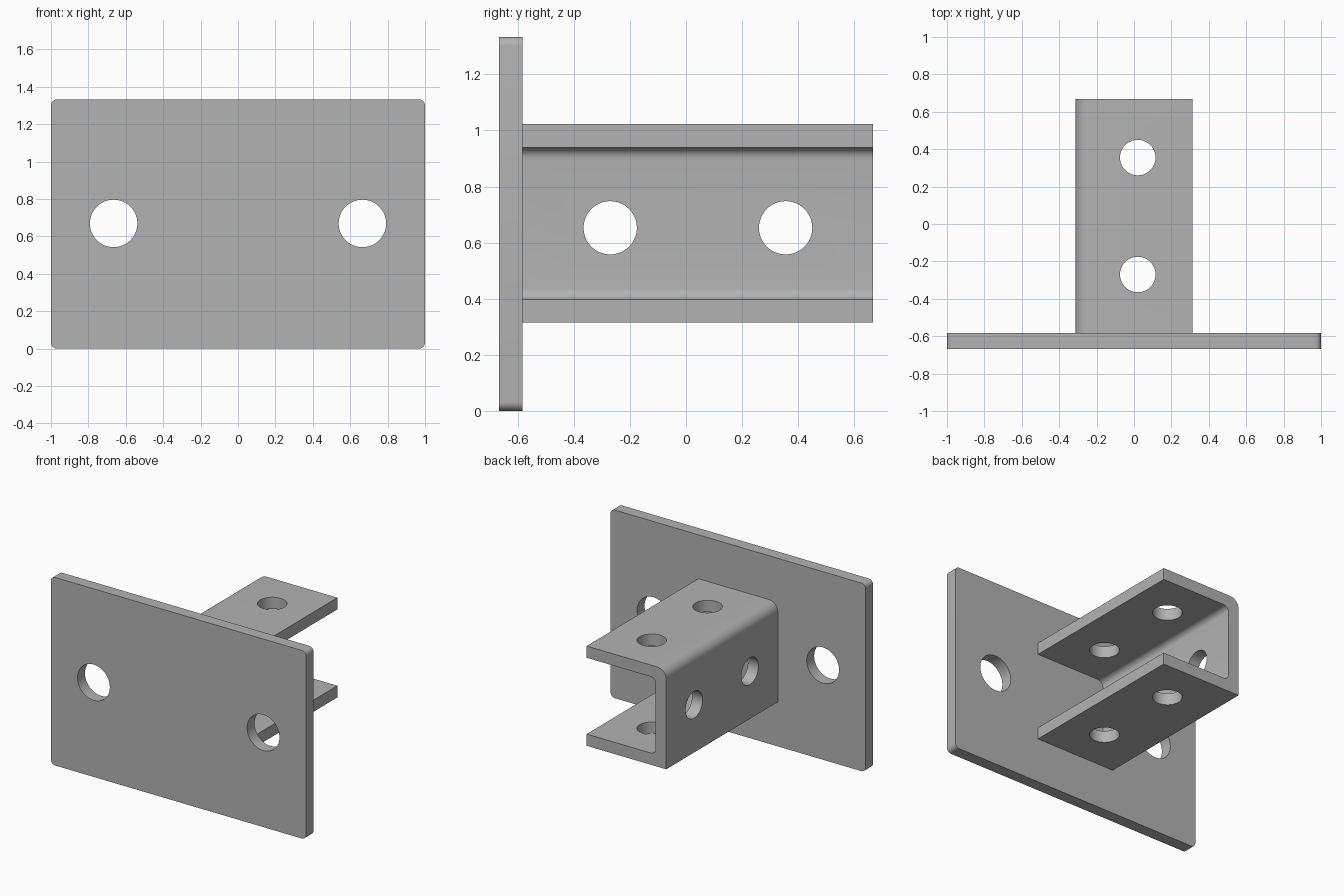
import bpy, bmesh, math
from mathutils import Matrix, Vector

if "Cube" in bpy.data.objects:
    bpy.data.objects.remove(bpy.data.objects["Cube"])

steel = bpy.data.materials.new("grey_steel")
steel.use_nodes = True
steel.diffuse_color = (0.45, 0.45, 0.45, 1)
steel.node_tree.nodes["Principled BSDF"].inputs["Base Color"].default_value = (0.45, 0.45, 0.45, 1)


def link(name, bm):
    bmesh.ops.recalc_face_normals(bm, faces=bm.faces)
    mesh = bpy.data.meshes.new(name)
    bm.to_mesh(mesh)
    bm.free()
    obj = bpy.data.objects.new(name, mesh)
    bpy.context.scene.collection.objects.link(obj)
    return obj


def rounded(corners, steps=8):
    """Turn (x, z, radius) corners into an outline with arcs."""
    points = []
    for i, (x, z, r) in enumerate(corners):
        p = Vector((x, z))
        if not r:
            points.append(p)
            continue
        a = (Vector(corners[i - 1][:2]) - p).normalized() * r
        b = (Vector(corners[(i + 1) % len(corners)][:2]) - p).normalized() * r
        for k in range(steps + 1):
            t = math.pi / 2 * k / steps
            points.append(p + a * (1 - math.sin(t)) + b * (1 - math.cos(t)))
    return points


def extrude(name, corners, y0, y1):
    """Sweep an x-z outline along y."""
    bm = bmesh.new()
    face = bm.faces.new([bm.verts.new((p.x, y0, p.y)) for p in rounded(corners)])
    result = bmesh.ops.extrude_face_region(bm, geom=[face])
    verts = [v for v in result["geom"] if isinstance(v, bmesh.types.BMVert)]
    bmesh.ops.translate(bm, verts=verts, vec=(0, y1 - y0, 0))
    obj = link(name, bm)
    obj.data.materials.append(steel)
    return obj


def drill(obj, center, axis, radius, depth):
    """Cut a round hole through the part along the given axis."""
    bm = bmesh.new()
    turn = Vector((0, 0, 1)).rotation_difference(Vector(axis)).to_matrix().to_4x4()
    bmesh.ops.create_cone(bm, cap_ends=True, segments=48, radius1=radius, radius2=radius,
                          depth=depth, matrix=Matrix.Translation(center) @ turn)
    cutter = link("hole_cutter", bm)
    mod = obj.modifiers.new("hole", "BOOLEAN")
    mod.operation, mod.solver, mod.object = "DIFFERENCE", "EXACT", cutter
    bpy.ops.object.select_all(action="DESELECT")
    obj.select_set(True)
    bpy.context.view_layer.objects.active = obj
    bpy.ops.object.modifier_apply(modifier=mod.name)
    bpy.data.objects.remove(cutter)


# Mounting plate with rounded corners
W, H, R = 1.0, 1.333, 0.033
FRONT, JOIN, BACK = -0.667, -0.583, 0.667
plate = extrude("mounting_plate", [(-W, 0, R), (W, 0, R), (W, H, R), (-W, H, R)], FRONT, JOIN)
for x in (-0.665, 0.665):
    drill(plate, (x, FRONT, H / 2 + 0.003), (0, 1, 0), 0.127, 0.5)

# Channel arm, open towards the left, with a rounded upper edge
S, LOW, TOP, T = 0.312, 0.315, 1.022, 0.083
arm = extrude("channel_arm", [
    (-S, LOW, 0), (S, LOW, 0), (S, LOW + T, 0), (-S + T, LOW + T, 0.04),
    (-S + T, TOP - T, 0.04), (S, TOP - T, 0), (S, TOP, 0), (-S, TOP, 0.07)], JOIN, BACK)
for y in (-0.27, 0.355):
    drill(arm, (0.02, y, 0.667), (0, 0, 1), 0.095, 2)
    drill(arm, (-S, y, 0.653), (1, 0, 0), 0.095, 0.4)

# Smooth curves, crisp edges
for obj in (plate, arm):
    bpy.ops.object.select_all(action="DESELECT")
    obj.select_set(True)
    bpy.context.view_layer.objects.active = obj
    bpy.ops.object.shade_smooth_by_angle(angle=math.radians(30))
